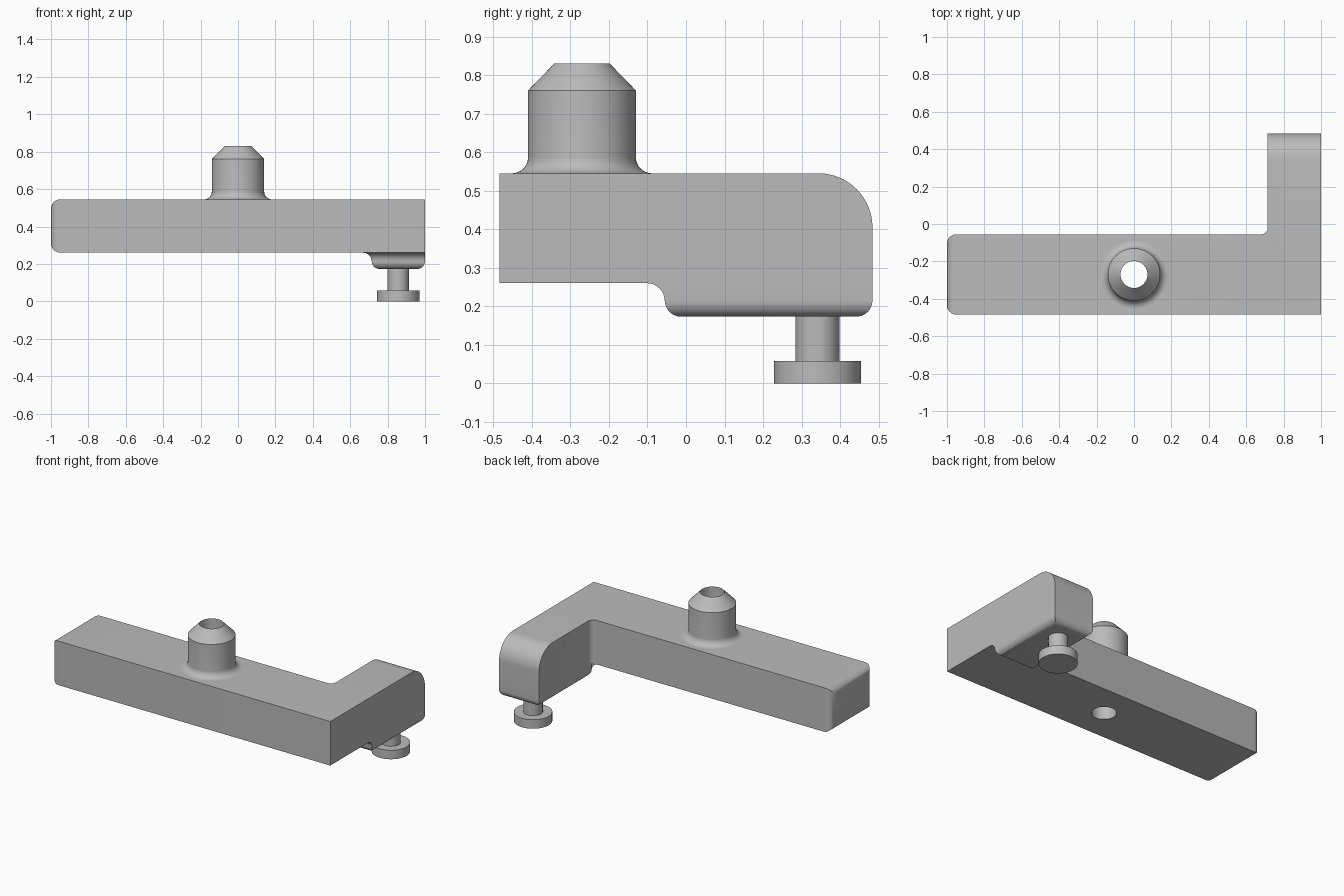
import bpy, bmesh
from math import sin, cos, pi, radians

if "Cube" in bpy.data.objects:
    bpy.data.objects.remove(bpy.data.objects["Cube"])

# Single plain grey
grey = bpy.data.materials.new("plain grey")
grey.use_nodes = True
GREY = (0.5, 0.5, 0.5, 1)
grey.diffuse_color = GREY
grey.node_tree.nodes["Principled BSDF"].inputs["Base Color"].default_value = GREY

# Main dimensions
FRONT, BAR_BACK, ARM_BACK = -0.484, -0.055, 0.484
ARM_X, BOTTOM, TOP, PAD_Z = 0.715, 0.26, 0.545, 0.173
POST_Y, BORE = -0.27, 0.072


def finish(bm, name):
    bmesh.ops.recalc_face_normals(bm, faces=bm.faces)
    mesh = bpy.data.meshes.new(name)
    bm.to_mesh(mesh)
    bm.free()
    mesh.materials.append(grey)
    ob = bpy.data.objects.new(name, mesh)
    bpy.context.collection.objects.link(ob)
    return ob


def smooth(ob):
    bpy.ops.object.select_all(action='DESELECT')
    ob.select_set(True)
    bpy.context.view_layer.objects.active = ob
    bpy.ops.object.shade_smooth_by_angle(angle=radians(30))


def arc(cx, cy, r, a0, a1, n=8):
    angles = [radians(a0 + (a1 - a0) * i / n) for i in range(n + 1)]
    return [(cx + r * cos(a), cy + r * sin(a)) for a in angles]


def stack(bm, layers):
    """Join outlines (points, z) into a closed solid."""
    rings = [[bm.verts.new((x, y, z)) for x, y in pts] for pts, z in layers]
    for low, high in zip(rings, rings[1:]):
        for i in range(len(low)):
            j = (i + 1) % len(low)
            bm.faces.new((low[i], low[j], high[j], high[i]))
    bm.faces.new(rings[0][::-1])
    bm.faces.new(rings[-1])


def round_edges(bm, test, r, segments=8):
    edges = [e for e in bm.edges if all(test(v.co) for v in e.verts)]
    bmesh.ops.bevel(bm, geom=edges, offset=r, segments=segments,
                    profile=0.5, affect='EDGES')


def lathe(name, profile, x, y, steps=64, closed=False):
    bm = bmesh.new()
    rings = [[bm.verts.new((x + r * cos(2 * pi * i / steps),
                            y + r * sin(2 * pi * i / steps), z))
              for i in range(steps)] for r, z in profile]
    pairs = list(zip(rings, rings[1:]))
    if closed:
        pairs.append((rings[-1], rings[0]))
    else:
        bm.faces.new(rings[0])
        bm.faces.new(rings[-1])
    for a, b in pairs:
        for i in range(steps):
            j = (i + 1) % steps
            bm.faces.new((a[i], a[j], b[j], b[i]))
    return finish(bm, name)


# L-shaped body with a filleted inner corner
R = 0.035
outline = [(-1, FRONT), (1, FRONT), (1, ARM_BACK), (ARM_X, ARM_BACK)]
outline += arc(ARM_X - R, BAR_BACK + R, R, 0, -90) + [(-1, BAR_BACK)]
bm = bmesh.new()
stack(bm, [(outline, BOTTOM), (outline, TOP)])
round_edges(bm, lambda c: c.x < -0.999, 0.05)
round_edges(bm, lambda c: c.y > ARM_BACK - 0.001 and c.z > TOP - 0.001, 0.14, 16)
body = finish(bm, "body")

# Bore through the bar
cutter = lathe("bore_cutter", [(BORE, 0.1), (BORE, 0.7)], 0, POST_Y)
cutter.hide_render = True
cut = body.modifiers.new("bore", 'BOOLEAN')
cut.operation = 'DIFFERENCE'
cut.solver = 'EXACT'
cut.object = cutter
bpy.context.view_layer.objects.active = body
bpy.ops.object.modifier_apply(modifier="bore")
bpy.data.objects.remove(cutter)
smooth(body)

# Rounded pad below the arm
pad = [(ARM_X, BAR_BACK), (1, BAR_BACK), (1, ARM_BACK), (ARM_X, ARM_BACK)]
bm = bmesh.new()
stack(bm, [(pad, PAD_Z), (pad, BOTTOM)])
round_edges(bm, lambda c: c.z < PAD_Z + 0.001, 0.042)
smooth(finish(bm, "arm_pad"))

# Concave fillet between the pad and the underside of the bar
F = 0.046
layers = []
for i in range(9):
    a = pi / 2 * i / 8
    d = F * (1 - cos(a)) + 0.0005
    corner = arc(ARM_X, BAR_BACK, d, 180, 270, 6)
    layers.append((corner + [(1, BAR_BACK - d), (1, BAR_BACK)], BOTTOM - F + F * sin(a)))
bm = bmesh.new()
stack(bm, layers)
smooth(finish(bm, "pad_fillet"))

# Hollow post with a flared base and a chamfered tip
flare = arc(0.14 + 0.042, TOP + 0.042, 0.042, 270, 180)
post = [(BORE, TOP)] + flare + [(0.14, 0.76), (BORE, 0.83)]
smooth(lathe("hollow_post", post, 0, POST_Y, closed=True))

# Foot: round disc on a stem
foot = [(0.113, 0), (0.113, 0.058), (0.057, 0.058), (0.057, PAD_Z + 0.01)]
smooth(lathe("foot", foot, 0.857, 0.341))
